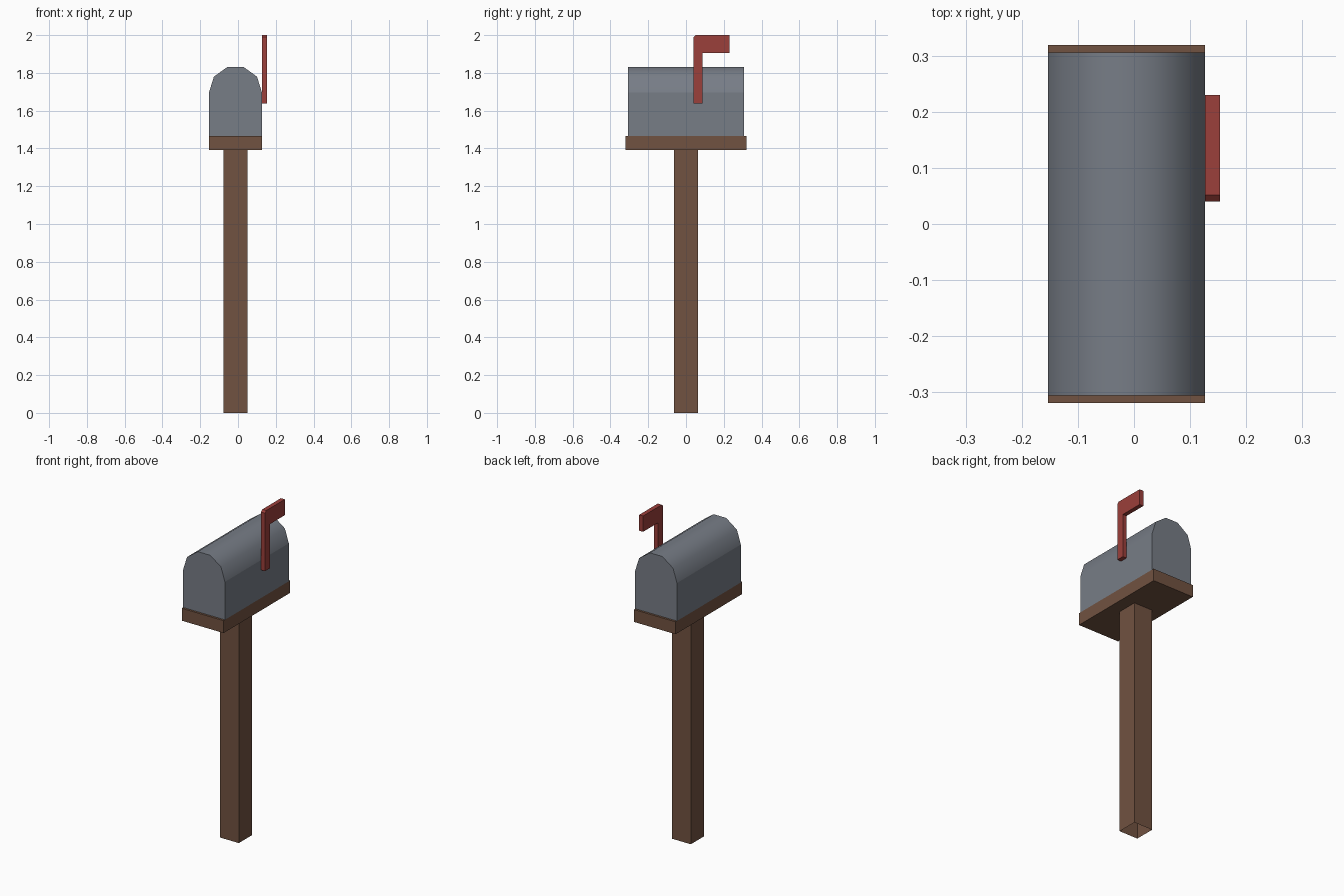
import bpy, bmesh, math
from mathutils import Vector

if "Cube" in bpy.data.objects:
    bpy.data.objects.remove(bpy.data.objects["Cube"])


def material(name, rgb):
    m = bpy.data.materials.new(name)
    m.diffuse_color = (*rgb, 1.0)
    m.use_nodes = True
    m.node_tree.nodes["Principled BSDF"].inputs["Base Color"].default_value = m.diffuse_color
    return m


wood = material("brown wood", (0.165, 0.085, 0.052))
metal = material("grey metal", (0.185, 0.205, 0.240))
red = material("red paint", (0.330, 0.050, 0.043))


def extrude_profile(name, points, step, mat, open_start=False):
    """Extrude a closed 3D outline along step into a solid."""
    bm = bmesh.new()
    base = bm.faces.new([bm.verts.new(p) for p in points])
    ret = bmesh.ops.extrude_face_region(bm, geom=[base], use_keep_orig=True)
    moved = [g for g in ret["geom"] if isinstance(g, bmesh.types.BMVert)]
    bmesh.ops.translate(bm, verts=moved, vec=Vector(step))
    bmesh.ops.recalc_face_normals(bm, faces=bm.faces[:])
    if open_start:
        bmesh.ops.delete(bm, geom=[base], context='FACES_ONLY')
    mesh = bpy.data.meshes.new(name)
    bm.to_mesh(mesh)
    bm.free()
    mesh.materials.append(mat)
    obj = bpy.data.objects.new(name, mesh)
    bpy.context.collection.objects.link(obj)
    return obj


def block(name, x, y, z, mat, open_bottom=False):
    outline = [(x[0], y[0], z[0]), (x[1], y[0], z[0]),
               (x[1], y[1], z[0]), (x[0], y[1], z[0])]
    return extrude_profile(name, outline, (0, 0, z[1] - z[0]), mat, open_bottom)


CX = -0.0135   # post and box axis
HALF = 0.14    # half width of box and shelf

# Post, open at the foot, and the shelf on top of it
block("post", (CX - 0.063, CX + 0.063), (-0.063, 0.063), (0, 1.392), wood, True)
block("shelf", (CX - HALF, CX + HALF), (-0.319, 0.319), (1.392, 1.467), wood)

# Letter box with a five-sided arched roof
half = [(HALF, 1.467), (HALF, 1.697), (0.114, 1.78), (0.042, 1.832)]
outline = half + [(-x, z) for x, z in reversed(half)]
box = extrude_profile("letter_box", [(CX + x, -0.306, z) for x, z in outline],
                      (0, 0.612, 0), metal)
bpy.context.view_layer.objects.active = box
box.select_set(True)
bpy.ops.object.shade_smooth_by_angle(angle=math.radians(45))
# Only the roof is smooth; walls and ends stay flat
for face in box.data.polygons:
    face.use_smooth = face.center.z > 1.7 and abs(face.normal.y) < 0.5

# Raised flag: stem and plate in one outline
flag = [(0.040, 1.637), (0.087, 1.637), (0.087, 1.904), (0.230, 1.904),
        (0.230, 2.0), (0.052, 2.0), (0.040, 1.989)]
extrude_profile("flag", [(0.1265, y, z) for y, z in flag], (0.0265, 0, 0), red)
